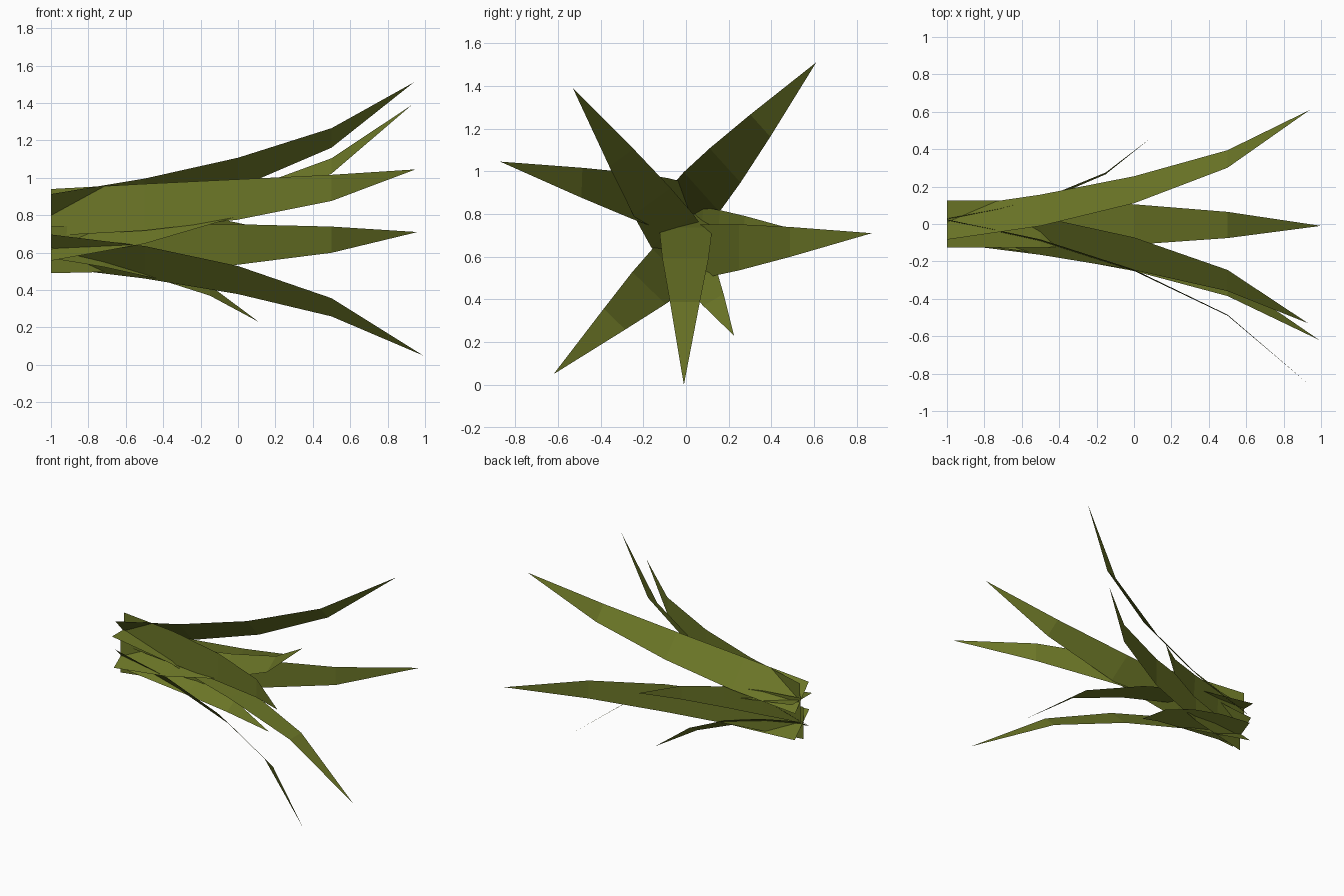
import bpy
import bmesh
from math import cos, sin, radians
from mathutils import Vector

cube = bpy.data.objects.get("Cube")
if cube:
    bpy.data.objects.remove(cube, do_unlink=True)

# One flat leaf colour
leaf = bpy.data.materials.new("olive_green")
leaf.use_nodes = True
colour = (0.147, 0.18, 0.02, 1)
leaf.diffuse_color = colour
leaf.node_tree.nodes["Principled BSDF"].inputs["Base Color"].default_value = colour

BEND = (0, 0.12, 0.30, 0.57)          # outward share of the curve at each joint
LONG_WIDTH = (0.25, 0.25, 0.216, 0.14)
SHORT_WIDTH = (0.2, 0.2, 0.17, 0.11)


def blade(name, root, tip, angle, step=0.5, widths=LONG_WIDTH, bend=BEND):
    """Flat tapering strip that starts at x = -1 and curls out to its tip.
    root is (y, z); angle turns the width direction in the y-z plane."""
    start, end = Vector((-1, *root)), Vector(tip)
    across = Vector((0, cos(radians(angle)), sin(radians(angle))))
    bm = bmesh.new()
    rows = []
    for i, (share, width) in enumerate(zip(bend, widths)):
        centre = start.lerp(end, share)
        centre.x = -1 + i * step
        rows.append([bm.verts.new(centre + across * width * s) for s in (-0.5, 0.5)])
    for (a, b), (c, d) in zip(rows, rows[1:]):
        bm.faces.new((a, b, d, c))
    bm.faces.new((*rows[-1], bm.verts.new(end)))
    # turn the faces to the outside of the clump
    bm.normal_update()
    outward = end - start
    outward.x = 0
    for face in bm.faces:
        if face.normal.dot(outward) < 0:
            face.normal_flip()
    mesh = bpy.data.meshes.new(name)
    bm.to_mesh(mesh)
    bm.free()
    mesh.materials.append(leaf)
    bpy.context.collection.objects.link(bpy.data.objects.new(name, mesh))


# Long blades
blade("upper_back_blade", (0, 0.82), (0.94, 0.61, 1.51), -48)
blade("upper_front_blade", (0, 0.63), (0.93, -0.53, 1.39), 36)
blade("front_blade", (0.02, 0.815), (0.95, -0.87, 1.045), 88)
blade("back_blade", (-0.02, 0.615), (0.96, 0.87, 0.71), 90)
blade("lower_front_blade", (0, 0.61), (0.99, -0.62, 0.05), -44,
      bend=(0, 0.11, 0.28, 0.54))
blade("bottom_blade", (0, 0.81), (1, -0.01, 0), 0, bend=(0, 0.09, 0.27, 0.52))

# Short blades
blade("short_lower_blade", (0, 0.62), (0.11, 0.225, 0.23), 30, 0.283, SHORT_WIDTH)
blade("short_back_blade", (0.02, 0.73), (0.09, 0.46, 0.74), 85, 0.283, SHORT_WIDTH)
